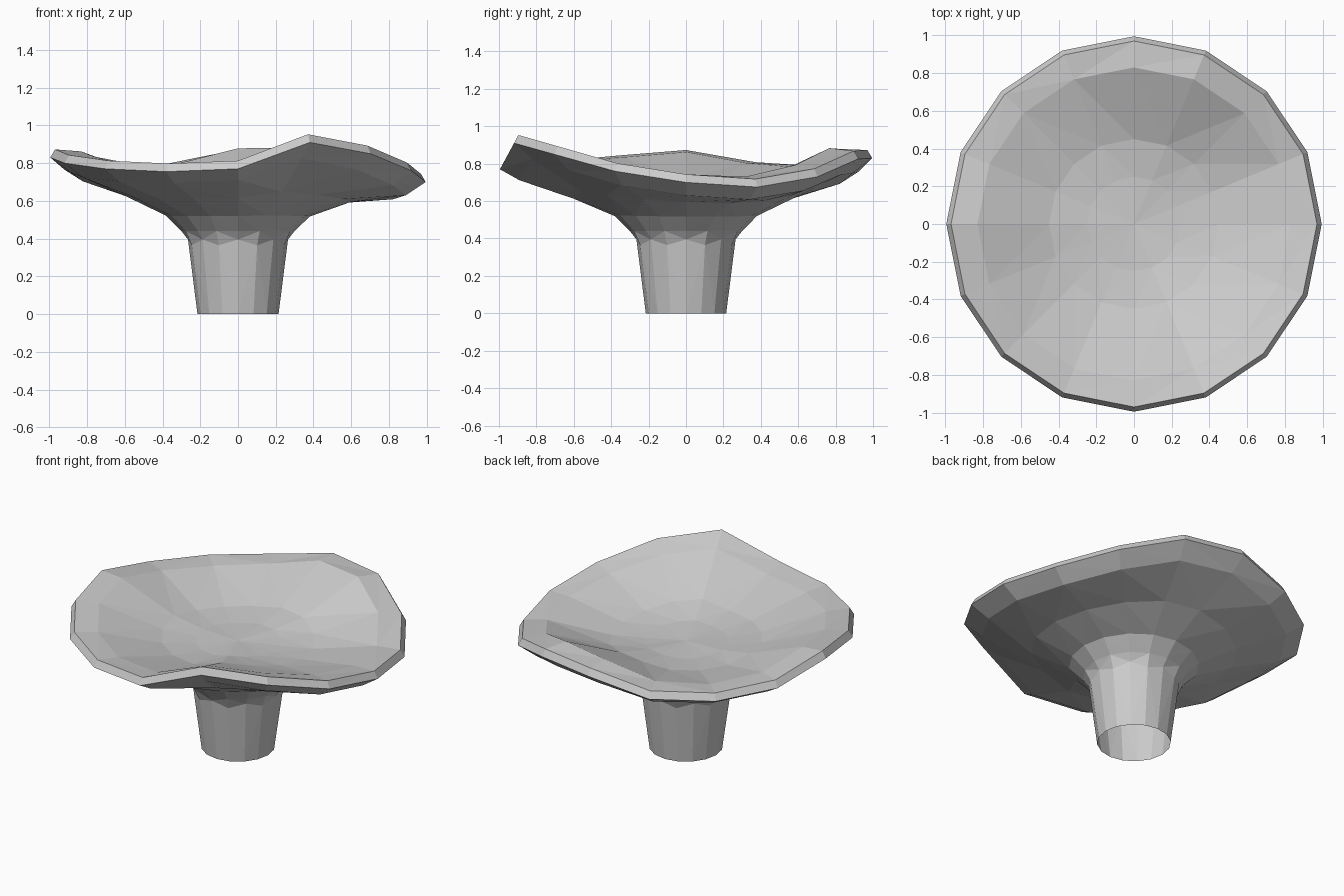
import bpy, bmesh, math

if "Cube" in bpy.data.objects:
    bpy.data.objects.remove(bpy.data.objects["Cube"])

N = 16
# Height of the wavy outer rim, counter-clockwise from +x
RIM = [.70, .675, .73, .825, .83, .755, .745, .765, .83, .80, .77, .755, .77, .91, .85, .76]


def bump(a, deg, power):
    """Smooth swelling centred on one direction."""
    return max(0, math.cos(a - math.radians(deg))) ** power


def lofted(name, rings, centre=None):
    """Loft rings of (radius, base height, how strongly it follows the rim wave)."""
    bm = bmesh.new()
    loops = []
    for r, base, wave in rings:
        loop = []
        for i, h in enumerate(RIM):
            a = 2 * math.pi * i / N
            z = base + wave * (h - 0.8)
            if r == 0.83:                     # swellings inside the back and left edges
                z += 0.05 * bump(a, 72, 4) + 0.025 * bump(a, 185, 4)
            if r == 0.89:                     # shallower lip under the front and back left
                z += 0.022 * bump(a, 265, 2) + 0.02 * bump(a, 140, 2)
            if r == 0.265:                    # ragged top edge of the stem
                z += 0.015 * (-1) ** i
            loop.append(bm.verts.new((r * math.cos(a), r * math.sin(a), z)))
        loops.append(loop)
    for lo, hi in zip(loops, loops[1:]):
        for i in range(N):
            j = (i + 1) % N
            bm.faces.new((lo[i], lo[j], hi[j], hi[i]))
    if centre is not None:
        c = bm.verts.new((0, 0, centre))
        for i in range(N):
            bm.faces.new((loops[-1][i], loops[-1][(i + 1) % N], c))
    # Triangulate the bent quads for crisp low-poly facets
    bmesh.ops.triangulate(bm, faces=bm.faces[:])
    me = bpy.data.meshes.new(name)
    bm.to_mesh(me)
    bm.free()
    ob = bpy.data.objects.new(name, me)
    bpy.context.collection.objects.link(ob)
    return ob


# Stem, open underneath, flaring into a wavy dished cap
lofted("mushroom", [
    (0.215, 0.0, 0), (0.265, 0.38, 0), (0.30, 0.44, 0), (0.38, 0.52, 0.03),
    (0.60, 0.62, 0.25), (0.89, 0.715, 0.85), (0.995, 0.80, 1),
    (0.97, 0.843, 1), (0.83, 0.815, 0.75), (0.45, 0.71, 0.3),
    (0.25, 0.685, 0.1)], centre=0.68)
